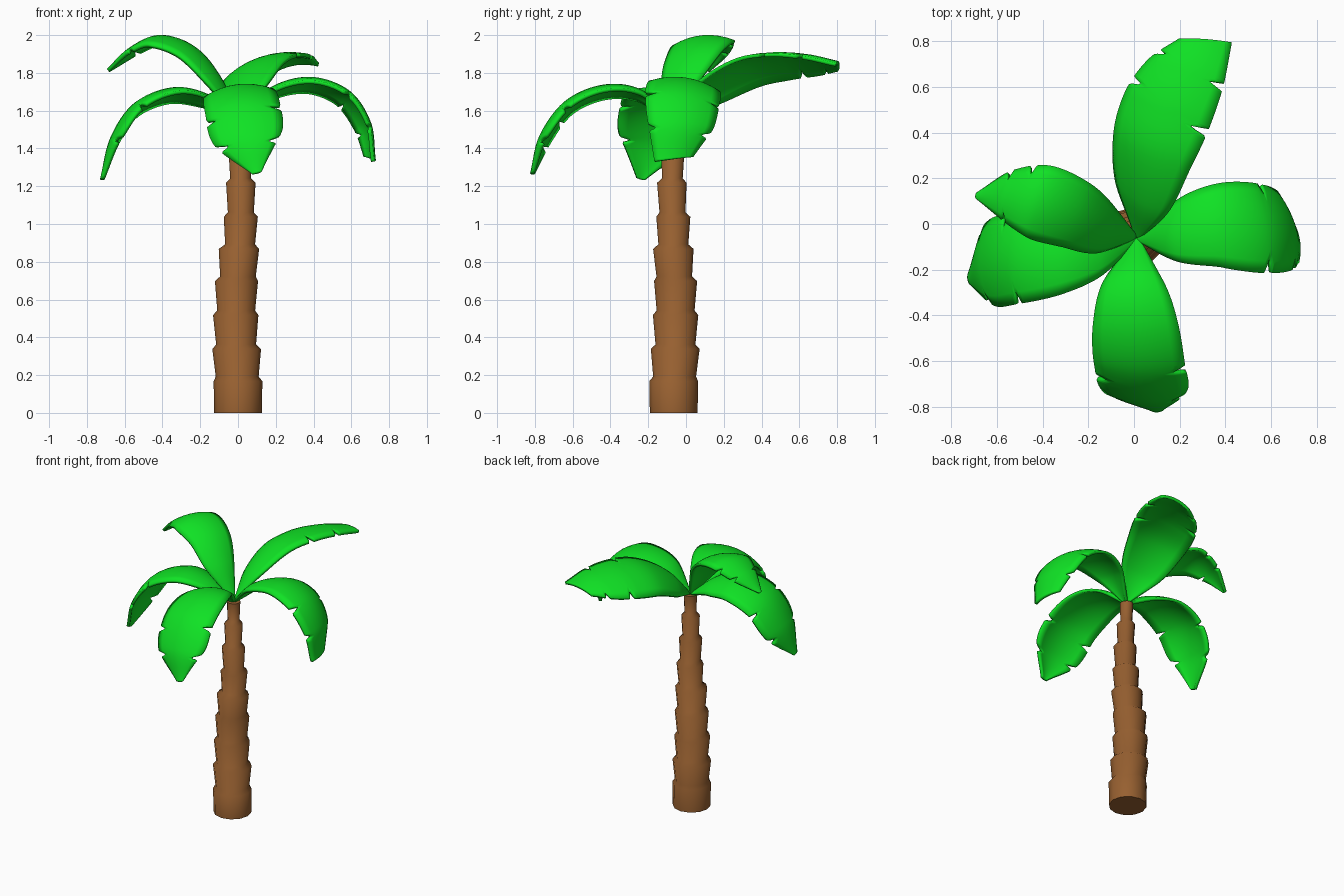
import bpy
import bmesh
from math import cos, sin, tau, radians
from mathutils import Vector, Matrix

if "Cube" in bpy.data.objects:
    bpy.data.objects.remove(bpy.data.objects["Cube"])


def material(name, rgb):
    mat = bpy.data.materials.new(name)
    mat.use_nodes = True
    mat.diffuse_color = (*rgb, 1)
    bsdf = mat.node_tree.nodes["Principled BSDF"]
    bsdf.inputs["Base Color"].default_value = (*rgb, 1)
    bsdf.inputs["Roughness"].default_value = 0.8
    return mat


LEAF = material("leaf green", (0.005, 0.76, 0.018))
BARK = material("bark brown", (0.31, 0.117, 0.03))


def finish(name, bm, mat, smooth_angle, thickness=0):
    mesh = bpy.data.meshes.new(name)
    bm.to_mesh(mesh)
    bm.free()
    mesh.materials.append(mat)
    obj = bpy.data.objects.new(name, mesh)
    bpy.context.collection.objects.link(obj)
    if thickness:
        mod = obj.modifiers.new("thickness", 'SOLIDIFY')
        mod.thickness = thickness
        mod.offset = -1
    bpy.ops.object.select_all(action='DESELECT')
    obj.select_set(True)
    bpy.context.view_layer.objects.active = obj
    bpy.ops.object.shade_smooth_by_angle(angle=radians(smooth_angle))
    return obj


# Trunk: stacked collars, each flaring out towards its top
def build_trunk(tops, sides=12):
    bm = bmesh.new()
    rings = []

    def ring(c, z, r):
        rings.append([bm.verts.new((c[0] + r * cos(tau * i / sides),
                                    c[1] + r * sin(tau * i / sides), z))
                      for i in range(sides)])

    z0, c0 = 0, tops[0][1:3]
    for k, (z, x, y, r) in enumerate(tops):
        c = Vector((x, y))
        low = 0.98 if k == 0 else 0.88
        ring(Vector(c0).lerp(c, 0.6), z0 + (.012 if k else 0), r * low)
        ring(c, z - .012, r)
        z0, c0 = z, c
    for a, b in zip(rings, rings[1:]):
        for i in range(sides):
            j = (i + 1) % sides
            bm.faces.new((a[i], a[j], b[j], b[i]))
    bm.faces.new(rings[0][::-1])
    bm.faces.new(rings[-1])
    return finish("trunk", bm, BARK, 80)


build_trunk([
    (0.18, 0, -.065, .129), (0.35, -.007, -.057, .129), (0.53, -.012, -.055, .12),
    (0.71, -.008, -.055, .114), (0.88, .005, -.067, .107), (1.05, .015, -.067, .09),
    (1.23, .015, -.075, .078), (1.4, .012, -.07, .062), (1.56, .01, -.065, .045)])


def spline(pts, t):
    """Catmull-Rom value at t in 0..1 through evenly spaced points."""
    n = len(pts) - 1
    i = min(int(t * n), n - 1)
    u = t * n - i
    b, c = pts[i], pts[i + 1]
    a = pts[i - 1] if i else b * 2 - c
    d = pts[i + 2] if i + 2 <= n else c * 2 - b
    return (b * 2 + (c - a) * u + (a * 2 - b * 5 + c * 4 - d) * u * u
            + (b * 3 - a - c * 3 + d) * u ** 3) * 0.5


ROOT = (.01, -.06, 1.56)
WIDTHS = [.015, .135, .187, .2]


# Palm leaf: arched strip along a path, with torn V notches in its edges.
# roll = twist at root and tip, ends = last two half widths, skew = slant of the tip
def build_leaf(name, path, left, right, roll, ends, scale=1.0, skew=0, steps=110):
    pts = [Vector(p) for p in [ROOT] + path]
    widths = WIDTHS + ends
    chord = pts[3] - pts[0]
    side0 = Vector((-chord.y, chord.x, 0)).normalized()
    bm = bmesh.new()
    rows = []
    for k in range(steps + 1):
        t = k / steps
        p = spline(pts, t)
        tan = (spline(pts, min(t + .01, 1)) - spline(pts, max(t - .01, 0))).normalized()
        side = (side0 - tan * side0.dot(tan)).normalized()
        twist = roll[0] + (roll[1] - roll[0]) * t
        side = Matrix.Rotation(radians(twist), 3, tan) @ side
        up = tan.cross(side)
        w = max(spline(widths, t), .008) * scale
        row = []
        for s in (-1, -.75, -.5, -.25, 0, .25, .5, .75, 1):
            cut = 1
            for t0, depth in (left if s > 0 else right):
                cut -= depth * max(0, 1 - abs(t - t0) / .018)
            q = s * w * (cut if abs(s) > .5 else 1)
            row.append(bm.verts.new(p + side * q - up * (.23 * q * q / w)
                                    + tan * (q * skew * t ** 6)))
        rows.append(row)
    for a, b in zip(rows, rows[1:]):
        for i in range(len(a) - 1):
            bm.faces.new((a[i], b[i], b[i + 1], a[i + 1]))
    return finish(name, bm, LEAF, 40, 0.02)


build_leaf("front_leaf", [
    (-.01, -.24, 1.71), (0, -.44, 1.735),
    (.02, -.64, 1.65), (.05, -.775, 1.47), (.1, -.825, 1.27)],
    left=[(.64, .35), (.85, .4)], right=[(.68, .3), (.83, .4)],
    roll=(9, 3), ends=[.183, .025])

build_leaf("left_leaf", [
    (.17, -.03, 1.72), (.38, 0, 1.775),
    (.58, -.01, 1.705), (.695, -.02, 1.54), (.725, -.06, 1.345)],
    left=[(.64, .3), (.86, .3)], right=[(.62, .35), (.84, .25)],
    roll=(-10, -6), ends=[.178, .1], skew=-.35)

build_leaf("right_front_leaf", [
    (-.16, -.09, 1.68), (-.35, -.12, 1.72),
    (-.55, -.15, 1.64), (-.675, -.18, 1.46), (-.73, -.24, 1.24)],
    left=[(.6, .3), (.83, .35)], right=[(.64, .35), (.83, .3)],
    roll=(10, 6), ends=[.18, .025])

build_leaf("right_back_leaf", [
    (-.11, -.035, 1.78), (-.25, .035, 1.94),
    (-.42, .095, 2.0), (-.57, .125, 1.935), (-.695, .125, 1.82)],
    left=[(.8, .4)], right=[(.68, .3), (.8, .4)],
    roll=(-4, -4), ends=[.135, .015], scale=.83)

build_leaf("back_leaf", [
    (.02, .1, 1.72), (.06, .31, 1.845),
    (.13, .5, 1.888), (.22, .67, 1.887), (.31, .81, 1.86)],
    left=[(.66, .3), (.86, .3)], right=[(.58, .4), (.8, .35)],
    roll=(-30, -10), ends=[.17, .1], scale=1.05, skew=-.5)
